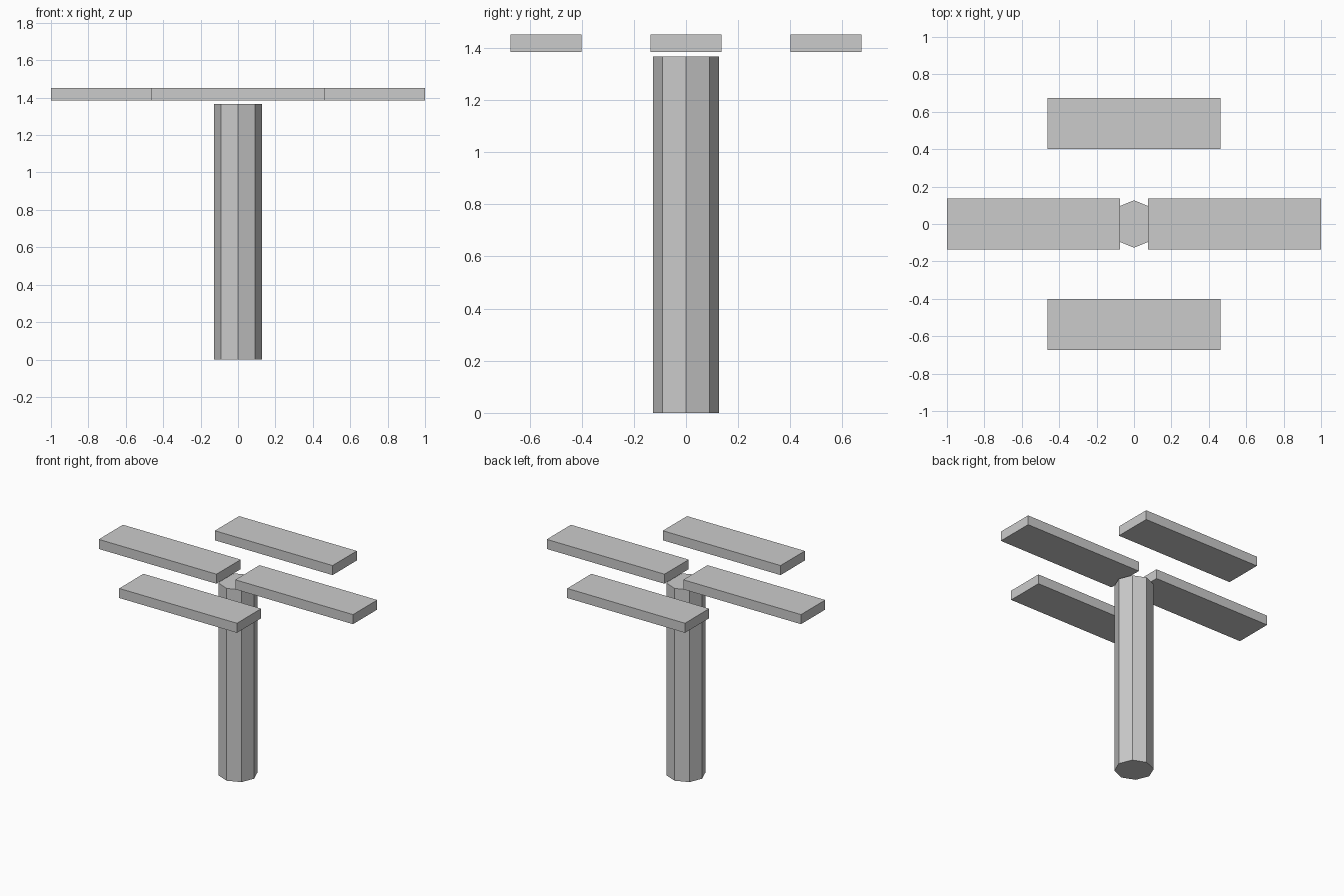
import bpy
from math import pi

cube = bpy.data.objects.get("Cube")
if cube:
    bpy.data.objects.remove(cube, do_unlink=True)

grey = bpy.data.materials.new("plain_grey")
grey.use_nodes = True
colour = (0.6, 0.6, 0.6, 1)
grey.diffuse_color = colour
grey.node_tree.nodes["Principled BSDF"].inputs["Base Color"].default_value = colour

POST_HEIGHT = 1.367
SLAB_SIZE = (0.926, 0.272, 0.068)
SLAB_Z = 1.418


def finish(name):
    obj = bpy.context.object
    obj.name = name
    obj.data.materials.append(grey)
    return obj


# Eight-sided post with a corner edge facing the front
bpy.ops.mesh.primitive_cylinder_add(
    vertices=8, radius=0.127, depth=POST_HEIGHT,
    location=(0, 0, POST_HEIGHT / 2))
finish("post")


# Four flat slabs hovering around the top of the post
def add_slab(name, x, y):
    bpy.ops.mesh.primitive_cube_add(size=1, location=(x, y, SLAB_Z))
    obj = finish(name)
    obj.scale = SLAB_SIZE
    bpy.ops.object.transform_apply(location=False, rotation=False, scale=True)


for name, x, y in (("left_slab", 0.537, 0), ("right_slab", -0.537, 0),
                   ("front_slab", 0, -0.537), ("back_slab", 0, 0.537)):
    add_slab(name, x, y)
